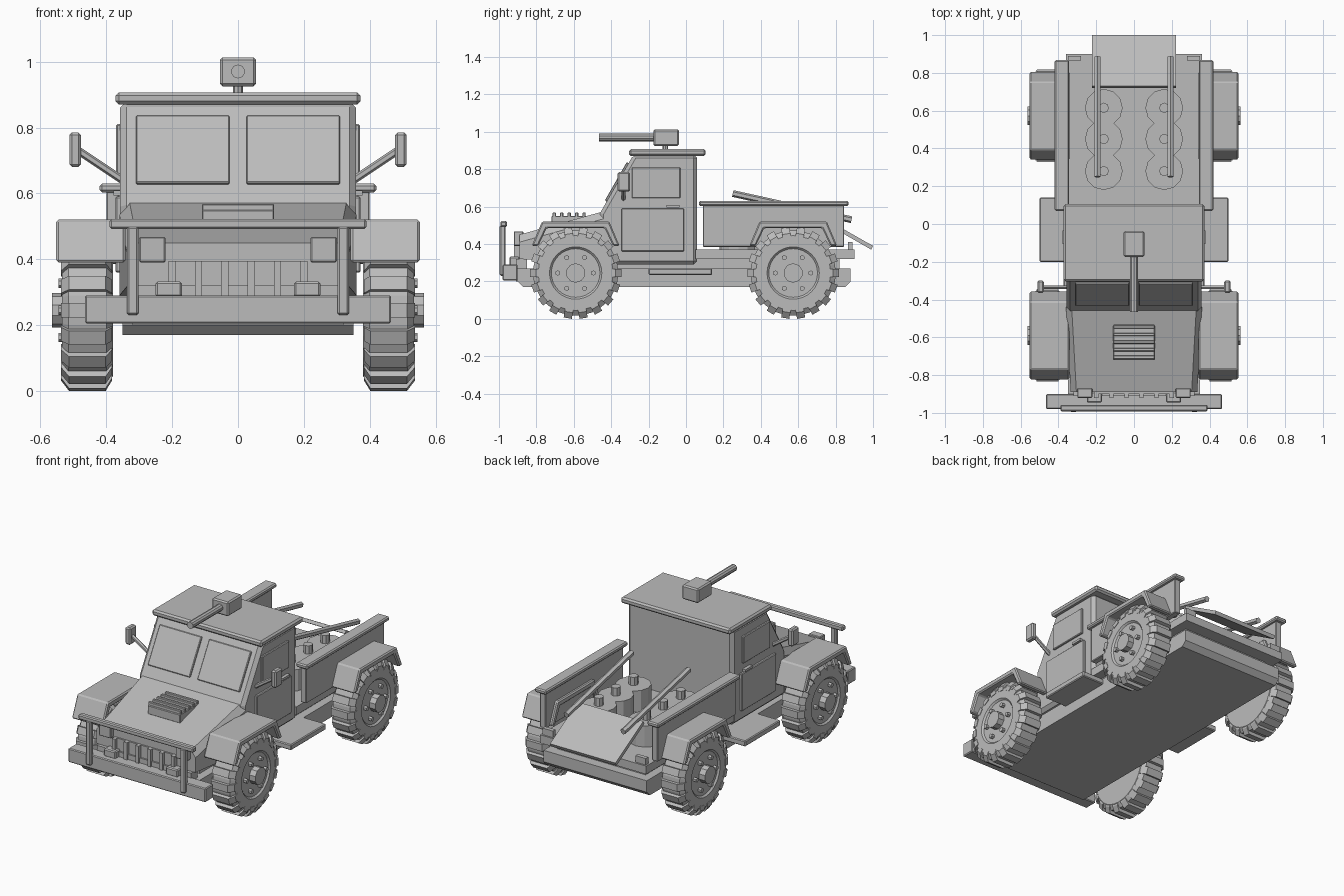
import bpy, bmesh, math
from mathutils import Matrix, Vector

if "Cube" in bpy.data.objects:
    bpy.data.objects.remove(bpy.data.objects["Cube"])

grey = bpy.data.materials.new("plain_grey")
grey.diffuse_color = (0.5, 0.5, 0.5, 1)
grey.use_nodes = True
grey.node_tree.nodes["Principled BSDF"].inputs["Base Color"].default_value = grey.diffuse_color


def finish(name, bm, bevel=0):
    bmesh.ops.recalc_face_normals(bm, faces=bm.faces)
    me = bpy.data.meshes.new(name)
    bm.to_mesh(me)
    bm.free()
    me.materials.append(grey)
    ob = bpy.data.objects.new(name, me)
    bpy.context.collection.objects.link(ob)
    if bevel:
        m = ob.modifiers.new("bevel", 'BEVEL')
        m.width, m.segments = bevel, 1
    return ob


def box(name, x, y, z, bevel=0, rot=0):
    """Box from (min, max) ranges, tilted about x by rot."""
    bm = bmesh.new()
    size = [b - a for a, b in (x, y, z)]
    mid = Vector([(a + b) / 2 for a, b in (x, y, z)])
    bmesh.ops.create_cube(bm, size=1, matrix=Matrix.Translation(mid)
                          @ Matrix.Rotation(rot, 4, 'X') @ Matrix.Diagonal((*size, 1)))
    return finish(name, bm, bevel)


def pair(name, x, y, z, bevel=0, rot=0):
    for s, side in ((1, "left"), (-1, "right")):
        box(f"{name}_{side}", sorted((s * x[0], s * x[1])), y, z, bevel, rot)


def add_prism(bm, pts, a, b, place):
    """Extrude a 2D outline from a to b; place maps (u, v, depth) to 3D."""
    lo = [bm.verts.new(place(u, v, a)) for u, v in pts]
    hi = [bm.verts.new(place(u, v, b)) for u, v in pts]
    bm.faces.new(lo)
    bm.faces.new(hi)
    for i in range(len(pts)):
        j = (i + 1) % len(pts)
        bm.faces.new((lo[i], lo[j], hi[j], hi[i]))


def profile(name, pts, x, bevel=0):
    bm = bmesh.new()
    add_prism(bm, pts, x[0], x[1], lambda u, v, d: (d, u, v))
    return finish(name, bm, bevel)


def rod(name, p, q, r, n=8):
    bm = bmesh.new()
    p, q = Vector(p), Vector(q)
    turn = (q - p).to_track_quat('Z', 'Y').to_matrix().to_4x4()
    bmesh.ops.create_cone(bm, segments=n, radius1=r, radius2=r, depth=(q - p).length,
                          cap_ends=True, matrix=Matrix.Translation((p + q) / 2) @ turn)
    return finish(name, bm)


# chassis and bed floor
profile("chassis", [(-0.9, 0.2), (-0.87, 0.17), (0.85, 0.17), (0.88, 0.2),
                    (0.88, 0.27), (-0.9, 0.27)], (-0.35, 0.35))
box("frame_spacer", (-0.3, 0.3), (-0.8, 0.82), (0.26, 0.34))
box("bed_floor", (-0.36, 0.36), (0.05, 0.9), (0.32, 0.37))
pair("running_board", (0.33, 0.5), (-0.2, 0.14), (0.235, 0.27), 0.005)

# cab with sloped windscreen
profile("cab", [(-0.46, 0.29), (0.06, 0.29), (0.06, 0.88), (-0.28, 0.88), (-0.46, 0.565)],
        (-0.358, 0.358), 0.02)
box("roof", (-0.372, 0.372), (-0.305, 0.105), (0.87, 0.907), 0.01)

# tapered hood
bm = bmesh.new()
rings = []
for y, w, top, low in ((-0.44, 0.36, 0.575, 0.29), (-0.89, 0.335, 0.45, 0.32)):
    rings.append([bm.verts.new(c) for c in (
        (-w, y, low), (w, y, low), (w, y, top - 0.04), (w - 0.03, y, top),
        (-w + 0.03, y, top), (-w, y, top - 0.04))])
bm.faces.new(rings[0])
bm.faces.new(rings[1])
for i in range(6):
    j = (i + 1) % 6
    bm.faces.new((rings[0][i], rings[0][j], rings[1][j], rings[1][i]))
finish("hood", bm)

# hood vent
box("vent_base", (-0.11, 0.11), (-0.72, -0.53), (0.495, 0.55), 0.004)
for i in range(5):
    y = -0.705 + i * 0.04
    box(f"vent_slat_{i}", (-0.11, 0.11), (y - 0.009, y + 0.009), (0.545, 0.568), 0.003)

# windscreen panes lie on the slope
tilt = math.atan2(0.315, 0.18) - math.pi / 2
for s in (-1, 1):
    bm = bmesh.new()
    mid = Vector((s * 0.168, -0.366, 0.73))
    bmesh.ops.create_cube(bm, size=1, matrix=Matrix.Translation(mid)
                          @ Matrix.Rotation(tilt, 4, 'X') @ Matrix.Diagonal((0.285, 0.022, 0.236, 1)))
    finish("windscreen_pane", bm, 0.004)

# side windows, doors, handles
pair("side_window", (0.35, 0.37), (-0.29, -0.03), (0.645, 0.81), 0.004)
pair("door", (0.35, 0.372), (-0.345, -0.01), (0.36, 0.59), 0.004)
pair("door_handle", (0.35, 0.378), (-0.105, -0.035), (0.594, 0.608))

# mirrors
pair("mirror", (0.477, 0.512), (-0.365, -0.3), (0.68, 0.785), 0.008)
for s in (-1, 1):
    rod("mirror_arm", (s * 0.35, -0.335, 0.64), (s * 0.485, -0.335, 0.73), 0.012, 6)

# front end: grille, lamps, bumper and guard
box("grille_panel", (-0.205, 0.205), (-0.9, -0.88), (0.28, 0.395))
for i in range(6):
    x = -0.2 + i * 0.08
    box(f"grille_slat_{i}", (x - 0.011, x + 0.011), (-0.92, -0.88), (0.28, 0.395))
pair("headlight", (0.22, 0.3), (-0.92, -0.87), (0.39, 0.468), 0.004)
pair("fog_light", (0.17, 0.25), (-0.945, -0.89), (0.285, 0.332), 0.006)
box("front_bumper", (-0.465, 0.465), (-0.98, -0.9), (0.205, 0.29), 0.005)
box("bumper_bracket", (-0.32, 0.32), (-0.91, -0.85), (0.2, 0.32))
box("guard_bar", (-0.39, 0.39), (-0.992, -0.958), (0.492, 0.522), 0.006)
pair("guard_post", (0.302, 0.337), (-0.996, -0.965), (0.23, 0.5), 0.006)

# roof gun
rod("gun_post", (0, -0.11, 0.89), (0, -0.11, 0.93), 0.015)
box("gun_body", (-0.055, 0.055), (-0.175, -0.037), (0.925, 1.013), 0.008)
rod("gun_barrel", (0, -0.465, 0.97), (0, -0.17, 0.97), 0.021, 10)

# bed sides, rails and corner lamps
pair("bed_side", (0.36, 0.4), (0.09, 0.845), (0.385, 0.61), 0.004)
pair("bed_rail", (0.343, 0.42), (0.07, 0.868), (0.603, 0.63), 0.007)
pair("corner_lamp", (0.28, 0.35), (0.865, 0.89), (0.36, 0.41))

# dropped tailgate and sloping bars
profile("tailgate", [(0.72, 0.525), (0.73, 0.543), (1.0, 0.39), (0.99, 0.37)], (-0.222, 0.222))
for s in (-1, 1):
    rod("cargo_bar", (s * 0.193, 0.25, 0.67), (s * 0.193, 0.885, 0.53), 0.018, 6)

# barrels with caps
for s in (-1, 1):
    for y in (0.28, 0.45, 0.615):
        rod("barrel", (s * 0.16, y, 0.36), (s * 0.16, y, 0.5), 0.1, 12)
        rod("barrel_cap", (s * 0.16, y, 0.49), (s * 0.16, y, 0.55), 0.027, 8)

# wheels and arched fenders
TYRE = [(0.38, 0.2), (0.4, 0.228), (0.515, 0.228), (0.535, 0.2), (0.535, 0.14), (0.525, 0.13)]
LUG = [(0.382, 0.185), (0.382, 0.212), (0.402, 0.245), (0.513, 0.245), (0.538, 0.212), (0.538, 0.185)]
N = 32
for end, cy in (("front", -0.59), ("rear", 0.573)):
    for s in (-1, 1):
        # tyre as a turned profile closed by flat discs
        bm = bmesh.new()
        loops = []
        for x, r in TYRE:
            loops.append([bm.verts.new((s * x, cy + r * math.cos(math.tau * k / N),
                                        0.245 + r * math.sin(math.tau * k / N))) for k in range(N)])
        for a, b in zip(loops, loops[1:]):
            for k in range(N):
                j = (k + 1) % N
                bm.faces.new((a[k], a[j], b[j], b[k]))
        bm.faces.new(loops[0])
        bm.faces.new(loops[-1])
        finish(f"{end}_tyre", bm)
        # tread lugs
        bm = bmesh.new()
        for k in range(18):
            t = math.tau * (k + 0.5) / 18 + math.pi / 18
            c, n = math.cos(t), math.sin(t)
            add_prism(bm, LUG, -0.022, 0.022, lambda u, v, d: (
                s * u, cy + v * c - d * n, 0.245 + v * n + d * c))
        finish(f"{end}_tread", bm)
        # hub and wheel bolts
        rod(f"{end}_hub", (s * 0.5, cy, 0.245), (s * 0.565, cy, 0.245), 0.052, 10)
        for k in range(6):
            t = math.tau * k / 6
            y, z = cy + 0.095 * math.cos(t), 0.245 + 0.095 * math.sin(t)
            rod(f"{end}_bolt", (s * 0.51, y, z), (s * 0.545, y, z), 0.014, 6)
        # fender shell
        arch = [(-0.235, 0.39), (-0.18, 0.52), (0.18, 0.52), (0.235, 0.39),
                (0.2, 0.39), (0.155, 0.485), (-0.155, 0.485), (-0.2, 0.39)]
        profile(f"{end}_fender", [(cy + u, v) for u, v in arch],
                sorted((s * 0.342, s * 0.552)), 0.007)
    rod(f"{end}_axle", (-0.4, cy, 0.245), (0.4, cy, 0.245), 0.04, 8)
